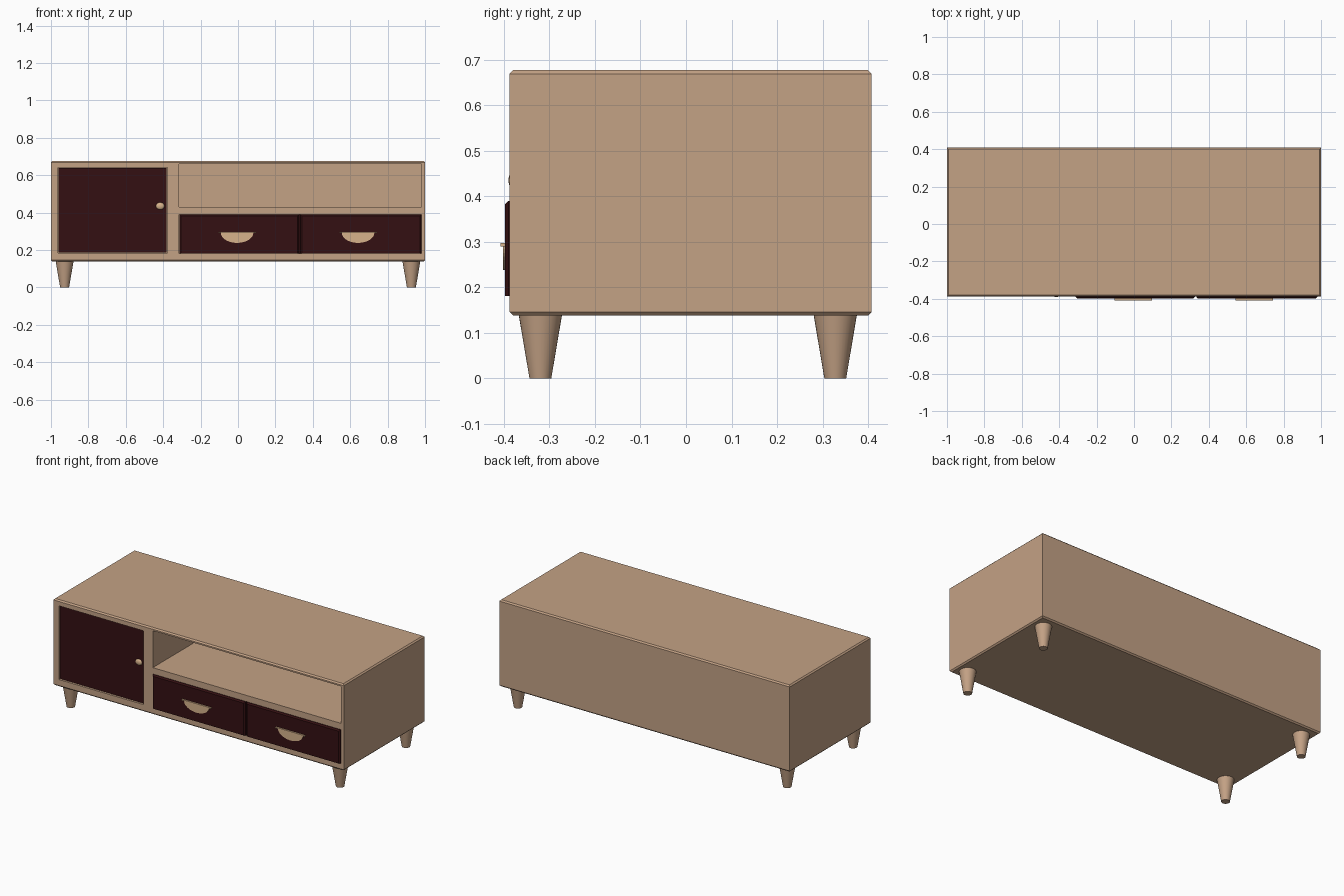
import bpy, bmesh, math
from mathutils import Matrix

if "Cube" in bpy.data.objects:
    bpy.data.objects.remove(bpy.data.objects["Cube"])


def material(name, rgb):
    m = bpy.data.materials.new(name)
    m.diffuse_color = (*rgb, 1)
    m.use_nodes = True
    m.node_tree.nodes["Principled BSDF"].inputs["Base Color"].default_value = m.diffuse_color
    return m


TAN = material("tan wood", (0.55, 0.36, 0.235))
DARK = material("dark red wood", (0.034, 0.005, 0.006))
PALE = material("pale handle wood", (0.68, 0.45, 0.26))
FRONT, BACK = -0.388, 0.408


def finish(name, bm, mat):
    bmesh.ops.recalc_face_normals(bm, faces=bm.faces)
    me = bpy.data.meshes.new(name)
    bm.to_mesh(me)
    bm.free()
    me.materials.append(mat)
    ob = bpy.data.objects.new(name, me)
    bpy.context.collection.objects.link(ob)
    return ob


def box(name, x, y, z, mat, chamfer=0, rule=None):
    """Box from (min, max) ranges; edges whose midpoint and direction meet the rule are chamfered."""
    bm = bmesh.new()
    bmesh.ops.create_cube(bm, size=1)
    for v in bm.verts:
        v.co = [r[0] if c < 0 else r[1] for c, r in zip(v.co, (x, y, z))]
    if chamfer:
        edges = [e for e in bm.edges if rule(e.verts[0].co, e.verts[1].co)]
        bmesh.ops.bevel(bm, geom=edges, offset=chamfer, segments=1, affect='EDGES')
    return finish(name, bm, mat)


def smooth(ob):
    bpy.ops.object.select_all(action='DESELECT')
    ob.select_set(True)
    bpy.context.view_layer.objects.active = ob
    bpy.ops.object.shade_smooth_by_angle(angle=math.radians(40))


# Cabinet body, chamfered round the top and bottom
body = box("cabinet_body", (-1, 1), (FRONT, BACK), (0.138, 0.677), TAN, 0.008,
           lambda a, b: abs(a.z - b.z) < 1e-4)

# Openings: shelf, door recess, drawer recess
openings = [
    ("shelf_cutter", (-0.315, 0.982), (-0.5, 0.385), (0.43, 0.66)),
    ("door_cutter", (-0.962, -0.378), (-0.5, FRONT + 0.02), (0.183, 0.642)),
    ("drawer_cutter", (-0.315, 0.982), (-0.5, FRONT + 0.03), (0.18, 0.391)),
]
for name, x, y, z in openings:
    cutter = box(name, x, y, z, TAN)
    mod = body.modifiers.new(name, 'BOOLEAN')
    mod.operation = 'DIFFERENCE'
    mod.solver = 'EXACT'
    mod.object = cutter
    bpy.context.view_layer.objects.active = body
    bpy.ops.object.modifier_apply(modifier=name)
    bpy.data.objects.remove(cutter)

# Door, set slightly back in its recess
box("door", (-0.959, -0.381), (FRONT + 0.008, FRONT + 0.021), (0.186, 0.639), DARK)

# Door knob
bm = bmesh.new()
bmesh.ops.create_uvsphere(bm, u_segments=20, v_segments=10, radius=1)
bmesh.ops.transform(bm, verts=bm.verts, matrix=Matrix.Translation((-0.416, FRONT + 0.008, 0.435))
                    @ Matrix.Diagonal((0.023, 0.01, 0.019, 1)))
smooth(finish("door_knob", bm, PALE))

# Dark panel seen in the gap between drawers
box("drawer_backing", (-0.314, 0.981), (FRONT + 0.02, FRONT + 0.031), (0.181, 0.39), DARK)


def handle(name, cx):
    # Half-oval plate hanging under a thin lip
    bm = bmesh.new()
    n = 20
    rim = [bm.verts.new((cx + 0.087 * math.cos(math.pi * i / n), -0.402,
                         0.292 - 0.054 * math.sin(math.pi * i / n))) for i in range(n + 1)]
    face = bm.faces.new(rim)
    res = bmesh.ops.extrude_face_region(bm, geom=[face])
    for v in res["geom"]:
        if isinstance(v, bmesh.types.BMVert):
            v.co.y = -0.395
    finish(name + "_plate", bm, PALE)
    box(name + "_lip", (cx - 0.1, cx + 0.1), (-0.408, -0.395), (0.29, 0.297), PALE)


# Drawers, proud of the front with chamfered top and sides
drawers = {"left_drawer": ((-0.313, 0.326), -0.005), "right_drawer": ((0.333, 0.98), 0.642)}
for name, (x, hx) in drawers.items():
    box(name, x, (-0.398, FRONT + 0.022), (0.181, 0.39), DARK, 0.008,
        lambda a, b: max(a.y, b.y) < -0.39 and max(a.z, b.z) > 0.3)
    handle(name + "_handle", hx)

# Tapered round legs
for side, x in (("left", -0.927), ("right", 0.927)):
    for end, y in (("front", -0.32), ("back", 0.328)):
        bm = bmesh.new()
        bmesh.ops.create_cone(bm, cap_ends=True, segments=32, radius1=0.024, radius2=0.048,
                              depth=0.142, matrix=Matrix.Translation((x, y, 0.071)))
        smooth(finish(f"{end}_{side}_leg", bm, TAN))
